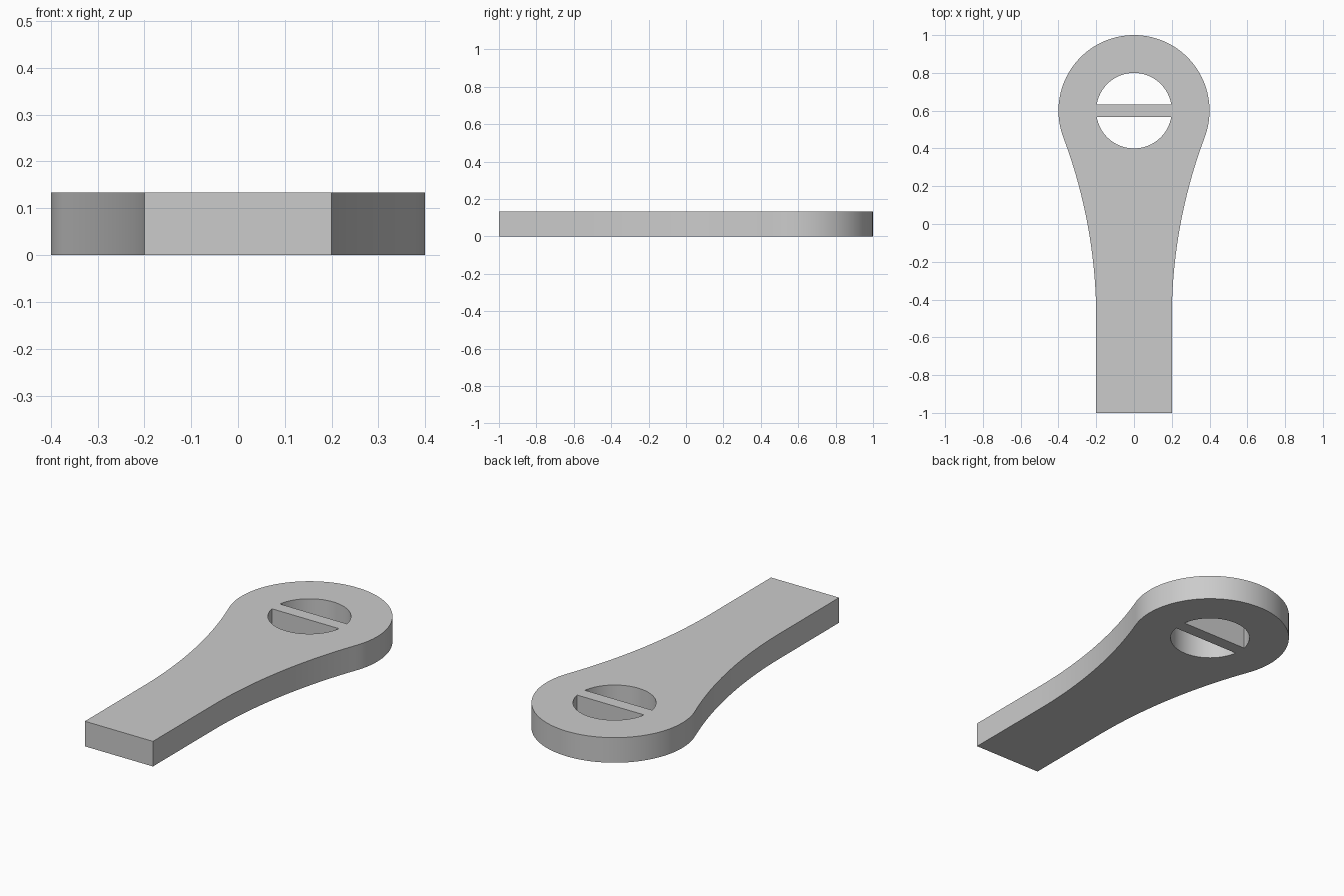
import bpy, bmesh
from math import sin, cos, asin, atan2, pi, hypot, radians

cube = bpy.data.objects.get("Cube")
if cube:
    bpy.data.objects.remove(cube, do_unlink=True)

THICK = 2 / 15        # plate thickness
CY = 0.6              # eye centre along y
R_OUT, R_IN = 0.4, 0.2
BAR = 1 / 30          # half width of the bar across the eye
HALF_W = 0.2          # half width of the shank
NECK_Y = -0.5         # where the straight shank starts to flare


def arc(cx, cy, r, a0, a1, n):
    return [(cx + r * cos(a0 + (a1 - a0) * i / n),
             cy + r * sin(a0 + (a1 - a0) * i / n)) for i in range(n + 1)]


# Concave flank: tangent to both the straight shank and the round head
d = CY - NECK_Y
R_NECK = (d * d + HALF_W ** 2 - R_OUT ** 2) / (2 * (R_OUT - HALF_W))
tangent = atan2(d, HALF_W + R_NECK)
flank = arc(HALF_W + R_NECK, NECK_Y, R_NECK, pi, pi - tangent, 24)
head = arc(0, CY, R_OUT, -tangent, pi / 2, 40)
right_half = [(HALF_W, -1)] + flank + head[1:]
outline = right_half + [(-x, y) for x, y in reversed(right_half[:-1])]

# Two half-round openings separated by the bar
a = asin(BAR / R_IN)
upper = arc(0, CY, R_IN, a, pi - a, 40)
lower = [(x, 2 * CY - y) for x, y in upper]

# Fill the flat profile and extrude it
bm = bmesh.new()
edges = []
for loop in (outline, upper, lower):
    verts = [bm.verts.new((x, y, 0)) for x, y in loop]
    edges += [bm.edges.new((v, verts[i - 1])) for i, v in enumerate(verts)]
bmesh.ops.triangle_fill(bm, use_beauty=True, use_dissolve=False, edges=edges)
result = bmesh.ops.extrude_face_region(bm, geom=bm.faces[:], use_keep_orig=True)
top = [g for g in result["geom"] if isinstance(g, bmesh.types.BMVert)]
bmesh.ops.translate(bm, vec=(0, 0, THICK), verts=top)
bmesh.ops.recalc_face_normals(bm, faces=bm.faces[:])

mesh = bpy.data.meshes.new("eye_lever")
bm.to_mesh(mesh)
bm.free()
lever = bpy.data.objects.new("eye_lever", mesh)
bpy.context.collection.objects.link(lever)

# Plain grey
grey = bpy.data.materials.new("plain_grey")
grey.use_nodes = True
colour = (0.6, 0.6, 0.6, 1)
grey.diffuse_color = colour
grey.node_tree.nodes["Principled BSDF"].inputs["Base Color"].default_value = colour
mesh.materials.append(grey)

# Smooth curved walls, crisp rims
bpy.ops.object.select_all(action="DESELECT")
lever.select_set(True)
bpy.context.view_layer.objects.active = lever
bpy.ops.object.shade_smooth_by_angle(angle=radians(30))
